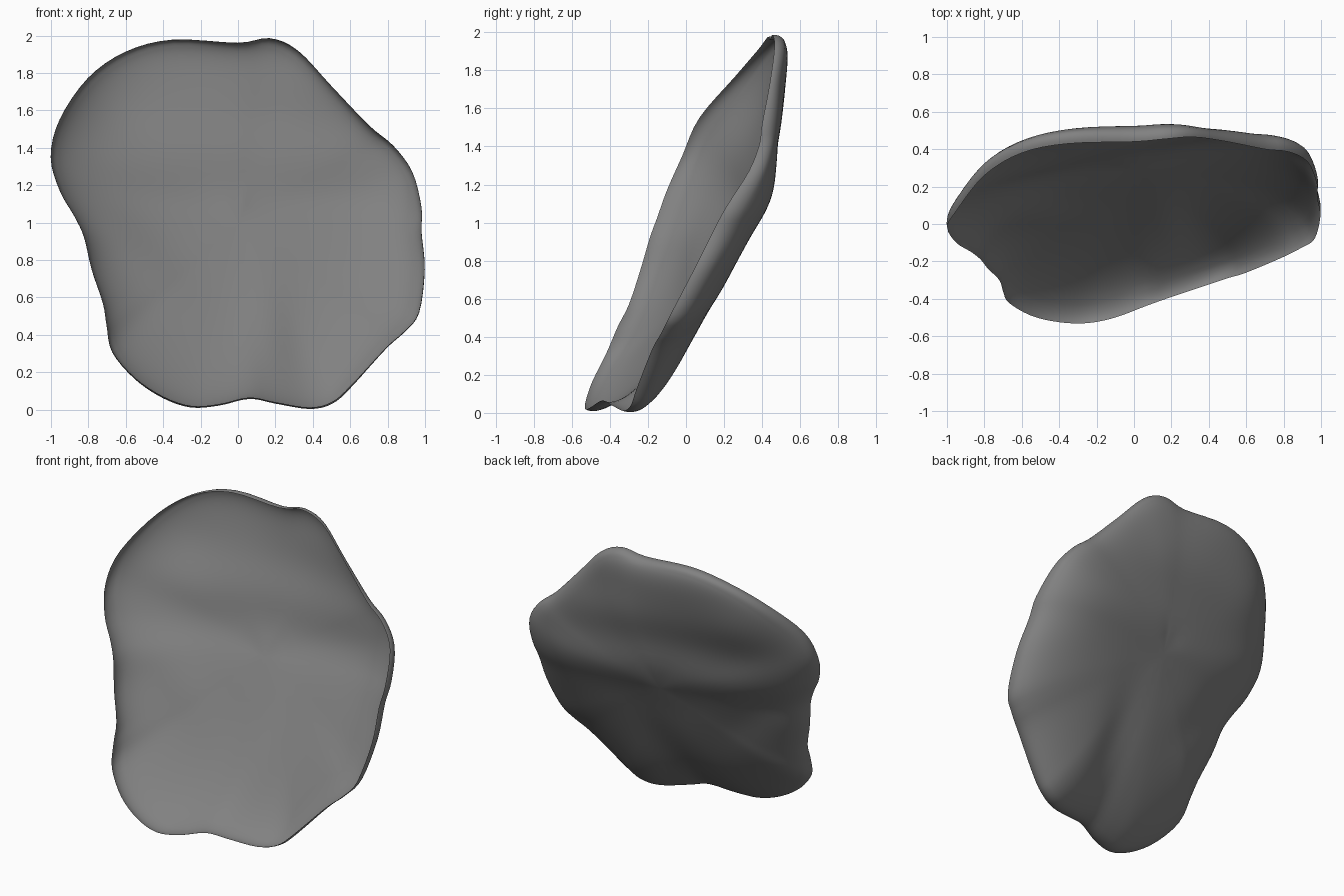
import bpy, bmesh, math
from mathutils import Vector

if "Cube" in bpy.data.objects:
    bpy.data.objects.remove(bpy.data.objects["Cube"])

# Open rim of the rock shell: x, y, z clockwise from the top as seen from the front
RIM = [(-.35, .43, 1.975), (0, .44, 1.96), (.17, .455, 1.985), (.32, .465, 1.92), (.5, .44, 1.73),
       (.7, .40, 1.52), (.83, .385, 1.41), (.93, .33, 1.27), (.978, .21, 1.08), (.978, .14, .95),
       (.995, .04, .75), (.965, -.08, .52), (.89, -.13, .42), (.79, -.18, .33), (.6, -.26, .125),
       (.5, -.29, .04), (.38, -.33, .012), (.2, -.39, .04), (.06, -.44, .065), (-.1, -.5, .03),
       (-.25, -.53, .02), (-.4, -.525, .07), (-.55, -.49, .17), (-.67, -.42, .31), (-.7, -.36, .45),
       (-.72, -.30, .57), (-.78, -.24, .75), (-.82, -.19, .92), (-.87, -.15, 1.03), (-.95, -.10, 1.17),
       (-.998, -.02, 1.35), (-.95, .07, 1.55), (-.8, .26, 1.77), (-.6, .38, 1.91)]
SUB, RINGS, DEPTH = 4, 32, .26


def smooth_loop(pts, sub):
    """Closed Catmull-Rom curve through the points."""
    out, n = [], len(pts)
    p = [Vector(q) for q in pts]
    for i in range(n):
        a, b, c, d = p[i - 1], p[i], p[(i + 1) % n], p[(i + 2) % n]
        for k in range(sub):
            t = k / sub
            out.append(.5 * (2 * b + (c - a) * t + (2 * a - 5 * b + 4 * c - d) * t * t
                             + (3 * b - a - 3 * c + d) * t ** 3))
    return out


def plane(x, z):
    return .02 + .19 * x + .46 * (z - 1)


def bump(u, width):
    return math.exp(-(u / width) ** 2)


def bowl_depth(x, z):
    """Shell gets a little shallower towards the top, with soft ridges and valleys."""
    t = min(max((z - 1.2) / .6, 0), 1)
    d = DEPTH * (1 - .12 * t * t * (3 - 2 * t))
    d += .025 * bump(z - 1.1, .14) - .02 * bump(z - 1.38, .15)
    d += .02 * bump(x - .8, .3) * bump(z - 1.0, .2)
    d += .04 * bump(x + .75, .3) * bump(z - 1.6, .25)
    d -= .05 * bump(x - .35, .35) * bump(z - 1.8, .25)
    d -= .03 * bump(x - .17, .13) * bump(z - .4, .35)
    d -= .02 * bump(x + .6 + .8 * (z - .9), .16) * bump(z - .85, .25)
    return d


def shell_point(r, a):
    s = max(math.cos(a), 0) ** (2 / 3)
    bulge = .035 * (1 - bump(r.x - .5, .5) * bump(r.z - 1.75, .5)) + .02 * bump(r.z, .25)
    w = s * (1 + bulge * math.sin(2 * a))
    x, z = r.x * w, 1 + (r.z - 1) * w
    y = plane(x, z) + s ** 4 * (r.y - plane(r.x, r.z)) + math.sin(a) * bowl_depth(x, z)
    return (x, y, z)


# Thin shell: rings shrinking from the open rim to the back of the bowl
rim = smooth_loop(RIM, SUB)
bm = bmesh.new()
rings = [[bm.verts.new(shell_point(r, math.pi / 2 * k / RINGS)) for r in rim] for k in range(RINGS)]
tip = bm.verts.new(shell_point(rim[0], math.pi / 2))
n = len(rim)
for a, b in zip(rings, rings[1:]):
    for i in range(n):
        j = (i + 1) % n
        bm.faces.new((a[i], a[j], b[j], b[i]))
for i in range(n):
    bm.faces.new((rings[-1][i], rings[-1][(i + 1) % n], tip))
inner = [v for ring in rings[8:] for v in ring] + [tip]
for _ in range(3):
    bmesh.ops.smooth_vert(bm, verts=inner, factor=.4, use_axis_x=True, use_axis_y=True, use_axis_z=True)

# Make the outside of the bowl face the back
bm.normal_update()
if sum(f.normal.y * f.calc_area() for f in bm.faces) < 0:
    bmesh.ops.reverse_faces(bm, faces=bm.faces[:])
for f in bm.faces:
    f.smooth = True
mesh = bpy.data.meshes.new("rock_shell")
bm.to_mesh(mesh)
bm.free()
rock = bpy.data.objects.new("rock_shell", mesh)
bpy.context.collection.objects.link(rock)

# Dark grey stone
stone = bpy.data.materials.new("stone")
stone.diffuse_color = (.22, .22, .22, 1)
stone.use_nodes = True
stone.node_tree.nodes["Principled BSDF"].inputs["Base Color"].default_value = stone.diffuse_color
mesh.materials.append(stone)
